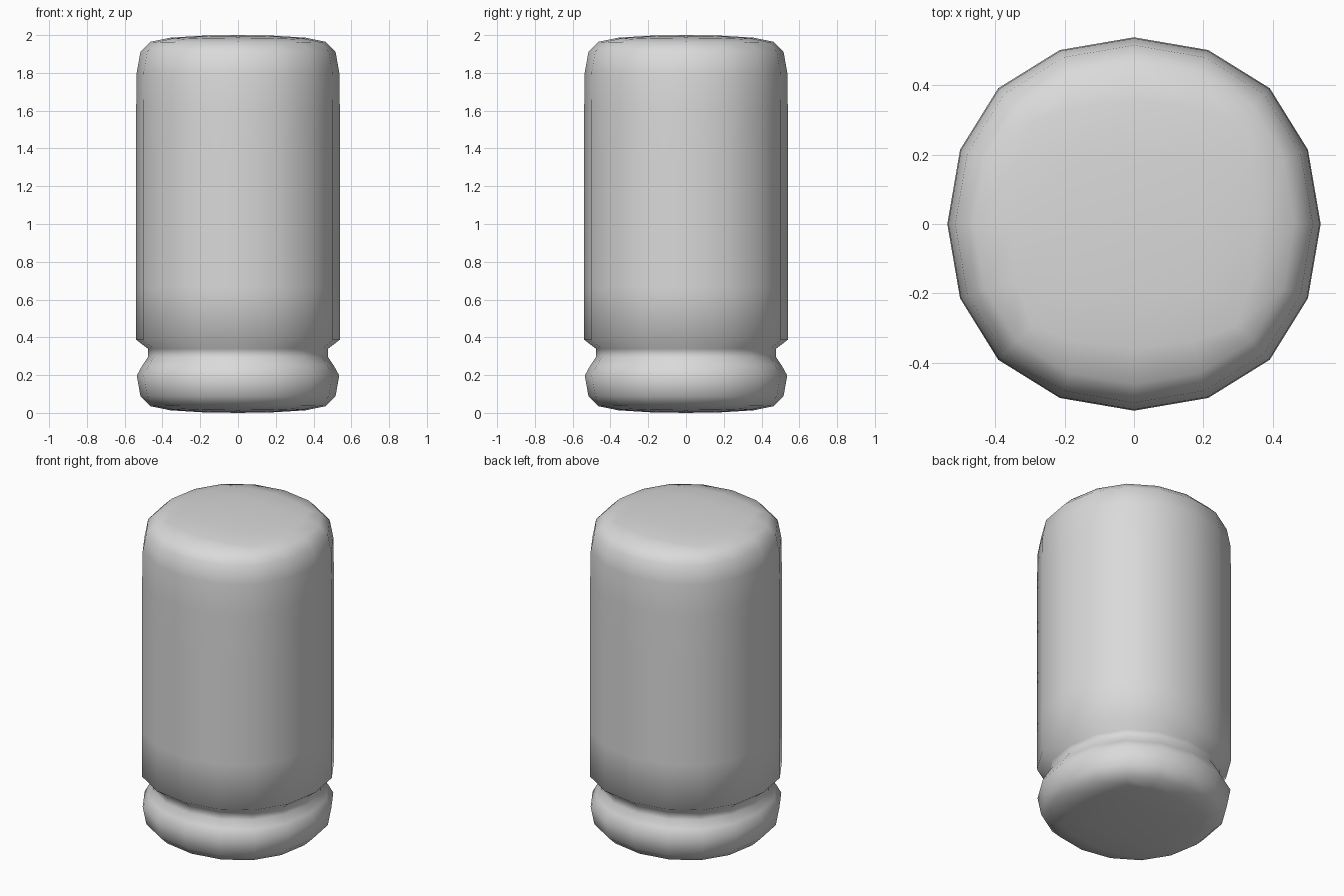
import bpy
import bmesh
from mathutils import Matrix, Vector

old = bpy.data.objects.get("Cube")
if old:
    bpy.data.objects.remove(old, do_unlink=True)

HALF_WIDTH = 0.588      # cage half width before smoothing
OVERSHOOT = 0.0096      # cage reaches past the smoothed caps
RIM = 0.12              # distance of the holding loops from each end
GROOVE = {0.25: 0.945, 0.295: 0.922, 0.34: 0.94}   # height: pinch factor


def cut_loop(bm, z):
    """Add a horizontal edge loop at height z."""
    geom = bm.verts[:] + bm.edges[:] + bm.faces[:]
    bmesh.ops.bisect_plane(bm, geom=geom, dist=1e-5,
                           plane_co=Vector((0, 0, z)), plane_no=Vector((0, 0, 1)))


# Plain grey material
grey = bpy.data.materials.new("plain_grey")
grey.use_nodes = True
colour = (0.7, 0.7, 0.7, 1)
grey.diffuse_color = colour
grey.node_tree.nodes["Principled BSDF"].inputs["Base Color"].default_value = colour

# Box cage with a holding loop near each end
mesh = bpy.data.meshes.new("canister_body")
body = bpy.data.objects.new("canister_body", mesh)
bpy.context.collection.objects.link(body)
bm = bmesh.new()
bmesh.ops.create_cube(bm, size=2)
bmesh.ops.transform(bm, verts=bm.verts, matrix=Matrix.Translation((0, 0, 1))
                    @ Matrix.Diagonal((HALF_WIDTH, HALF_WIDTH, 1 + OVERSHOOT, 1)))
for z in (RIM - OVERSHOOT, 2 + OVERSHOOT - RIM):
    cut_loop(bm, z)
bm.to_mesh(mesh)
bm.free()

# Round the cage into a sixteen-sided canister
rounding = body.modifiers.new("rounding", 'SUBSURF')
rounding.levels = rounding.render_levels = 2
depsgraph = bpy.context.evaluated_depsgraph_get()
bm = bmesh.new()
bm.from_object(body, depsgraph)
body.modifiers.remove(rounding)

# Pinched groove above the foot
for z, pinch in GROOVE.items():
    cut_loop(bm, z)
    for v in bm.verts:
        if abs(v.co.z - z) < 1e-4:
            v.co.x *= pinch
            v.co.y *= pinch

for face in bm.faces:
    face.smooth = True
bm.to_mesh(mesh)
bm.free()
mesh.materials.append(grey)
